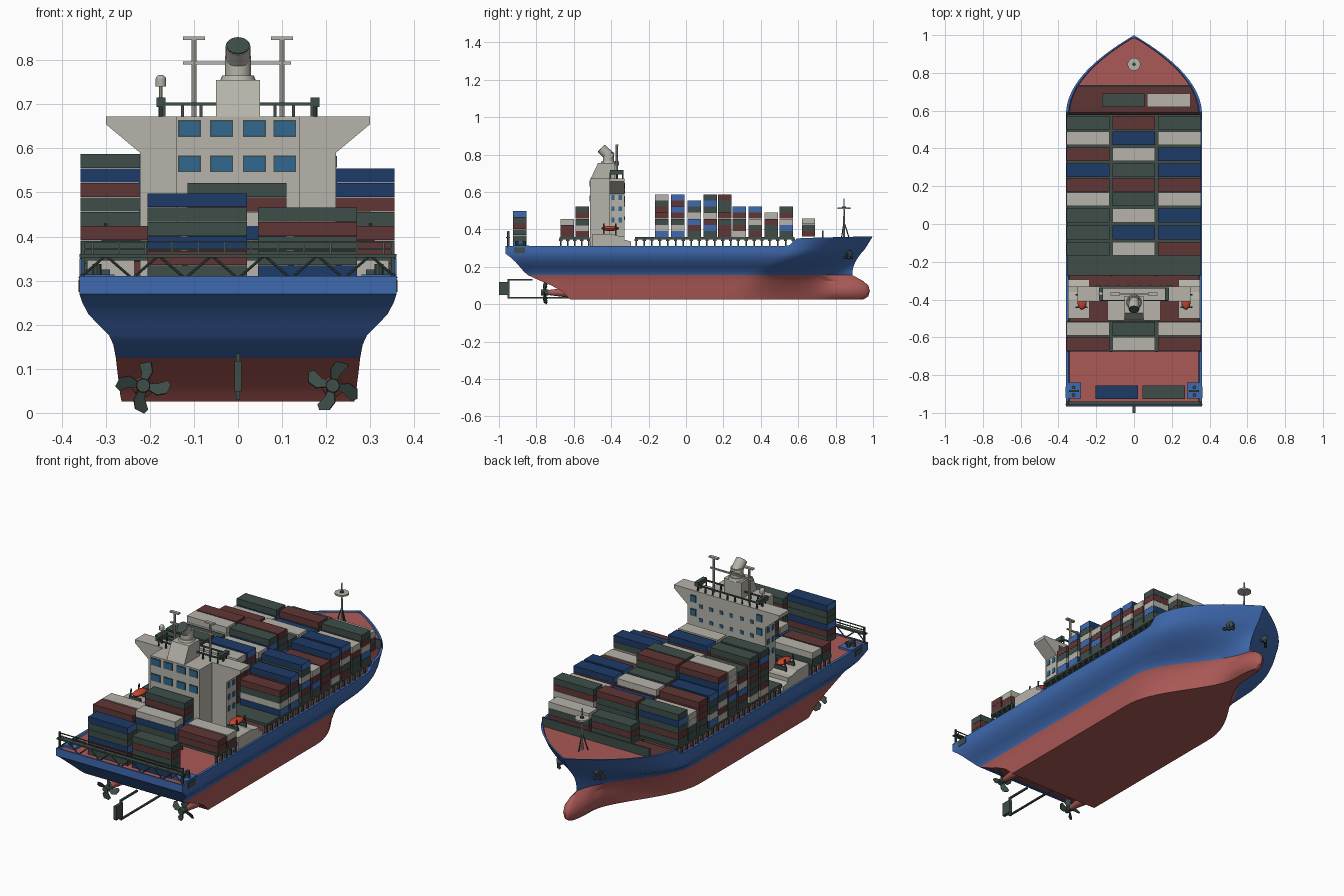
import bpy, bmesh, math, random
from mathutils import Vector, Matrix

random.seed(4)
if "Cube" in bpy.data.objects:
    bpy.data.objects.remove(bpy.data.objects["Cube"])


def material(name, rgb):
    m = bpy.data.materials.new(name)
    m.use_nodes = True
    col = [(c / 255) ** 2.2 for c in rgb] + [1]
    m.diffuse_color = col
    m.node_tree.nodes["Principled BSDF"].inputs["Base Color"].default_value = col
    return m


BLUE = material("hull blue", (65, 105, 174))
RED = material("hull red", (170, 90, 87))
NAVY = material("container navy", (34, 61, 102))
MAROON = material("container maroon", (97, 57, 57))
GREEN = material("dark green", (64, 79, 74))
WHITE = material("off white", (180, 178, 168))
GLASS = material("window blue", (52, 104, 142))
ORANGE = material("lifeboat orange", (200, 70, 50))


class Part:
    """Collects simple solids into one named mesh object."""

    def __init__(self, name, *mats):
        self.name, self.mats, self.bm = name, mats, bmesh.new()

    def paint(self, verts, mat):
        for f in {f for v in verts for f in v.link_faces}:
            f.material_index = self.mats.index(mat or self.mats[0])

    def box(self, x, y, z, mat=None):
        mid = Vector([sum(r) / 2 for r in (x, y, z)])
        size = Matrix.Diagonal([abs(r[1] - r[0]) for r in (x, y, z)] + [1])
        v = bmesh.ops.create_cube(self.bm, size=1, matrix=Matrix.Translation(mid) @ size)["verts"]
        self.paint(v, mat)
        return v

    def rod(self, p, q, r, mat=None, r2=None, seg=8):
        p, q = Vector(p), Vector(q)
        rot = (q - p).to_track_quat('Z', 'Y').to_matrix().to_4x4()
        v = bmesh.ops.create_cone(self.bm, cap_ends=True, segments=seg, radius1=r,
                                  radius2=r if r2 is None else r2, depth=(q - p).length,
                                  matrix=Matrix.Translation((p + q) / 2) @ rot)["verts"]
        self.paint(v, mat)

    def ball(self, c, scale, mat=None):
        m = Matrix.Translation(c) @ Matrix.Diagonal(list(scale) + [1])
        v = bmesh.ops.create_uvsphere(self.bm, u_segments=16, v_segments=8, radius=1, matrix=m)["verts"]
        self.paint(v, mat)

    def prism(self, pts, axis, a, b, mat=None, matrix=Matrix()):
        def place(p, d):
            return matrix @ Vector((d, *p) if axis == 'x' else (p[0], d, p[1]))
        rows = [[self.bm.verts.new(place(p, d)) for p in pts] for d in (a, b)]
        for r in rows:
            self.bm.faces.new(r)
        for i in range(len(pts)):
            j = (i + 1) % len(pts)
            self.bm.faces.new((rows[0][i], rows[0][j], rows[1][j], rows[1][i]))
        self.paint(rows[0] + rows[1], mat)

    def finish(self, smooth=True):
        bmesh.ops.recalc_face_normals(self.bm, faces=self.bm.faces)
        me = bpy.data.meshes.new(self.name)
        self.bm.to_mesh(me)
        self.bm.free()
        for m in self.mats:
            me.materials.append(m)
        ob = bpy.data.objects.new(self.name, me)
        bpy.context.collection.objects.link(ob)
        if smooth:
            bpy.ops.object.select_all(action='DESELECT')
            ob.select_set(True)
            bpy.context.view_layer.objects.active = ob
            bpy.ops.object.shade_smooth_by_angle(angle=math.radians(35))
        return ob


# Hull: waterlines of (height, half width, stern y, bow y, taper start, fullness, bulb radius)
LINES = [(.026, .264, -.62, .95, .26, 0, .025), (.042, .267, -.635, .975, .26, 0, .042),
         (.07, .27, -.665, .983, .27, 0, .05), (.1, .274, -.72, .975, .29, .02, .045),
         (.125, .277, -.78, .945, .31, .05, .032), (.155, .283, -.845, .89, .34, .13, 0),
         (.175, .292, -.868, .89, .38, .25, 0), (.2, .317, -.889, .895, .43, .41, 0),
         (.225, .34, -.911, .905, .48, .59, 0), (.25, .353, -.938, .92, .52, .75, 0),
         (.27, .36, -.965, .935, .54, .85, 0), (.295, .36, -.965, .957, .56, .94, 0),
         (.31, .36, -.965, .999, .58, 1, 0)]


def half_width(line, y):
    z, w, ys, yb, y0, full, bulb = line
    end = .89 if bulb else yb
    t = min(max((y - y0) / (end - y0), 0), 1)
    w *= (1 - full) * (.5 + .5 * math.cos(math.pi * t)) + full * (1 - t * t)
    s = min(max((y - .83) / (yb - .83), 0), 1)
    return (w ** 3 + (bulb * math.sqrt(1 - s * s)) ** 3) ** (1 / 3)


def sheer(y):
    t = min(max((y - .54) / .06, 0), 1)
    return .31 + .043 * t * t * (3 - 2 * t) + .01 * max(0, (y - .6) / .4)


hull = Part("hull", BLUE, RED, MAROON)
STEPS = 48
rows = []
for k in [*range(len(LINES)), "rim", "deck"]:
    line = LINES[-1] if isinstance(k, str) else LINES[k]
    row = []
    for j in range(STEPS + 1):
        s = j / STEPS
        y = line[2] + (line[3] - line[2]) * (1 - (1 - s) ** 1.6)
        w = half_width(line, y)
        z = sheer(y) if line is LINES[-1] else line[0]
        if isinstance(k, str):
            w = max(w - (.018 if k == "deck" else .013), 0)
            y = min(max(y, -.957), .984)
            z -= .006 if k == "deck" else 0
        row.append([hull.bm.verts.new((sx * w, y, z)) for sx in (-1, 1)])
    rows.append(row)


def hull_face(verts, mat):
    hull.bm.faces.new(verts).material_index = mat


for k, (a, b) in enumerate(zip(rows, rows[1:])):
    hull_face((a[0][0], a[0][1], b[0][1], b[0][0]), int(k < 4))
    for j in range(STEPS):
        for s in (0, 1):
            hull_face((a[j][s], a[j + 1][s], b[j + 1][s], b[j][s]), int(k < 5))
for row in (rows[0], rows[-1]):
    for a, b in zip(row, row[1:]):
        cargo = row is rows[-1] and -.6 < (a[0].co.y + b[0].co.y) / 2 < .728
        hull_face((a[0], a[1], b[1], b[0]), 2 if cargo else 1)
bmesh.ops.remove_doubles(hull.bm, verts=hull.bm.verts, dist=.0004)
hull.finish()

# Raised container platforms on open legs, and the breakwater
platform = Part("container_platforms", GREEN)
for y0, y1 in ((-.272, .58), (-.675, -.515)):
    platform.box((-.355, .355), (y0, y1), (.346, .359))
    n = round((y1 - y0) / .043)
    for i in range(n + 1):
        y = y0 + .006 + i * (y1 - y0 - .012) / n
        for x in (-.347, -.121, .121, .347):
            platform.box((x - .006, x + .006), (y - .004, y + .004), (.296, .348))
            platform.box((x - .006, x + .006), (y - .009, y + .009), (.338, .348))
platform.box((-.305, .305), (.726, .736), (.34, .395))
platform.finish(False)

# Container stacks, colours listed from the top, dots are free choice
KIND = {"G": GREEN, "W": WHITE, "R": MAROON, "B": NAVY}
COLUMNS = [(-.357, -.13), (-.115, .11), (.127, .355)]
ROWS = [(.535, "G....", "R....", "G...."), (.455, "W...", "B...", "W..."),
        (.37, "R....", "W....", "B...."), (.285, "B....", "G....", "B...."),
        (.208, "R......", "R......", "R..."), (.13, "W......", "G......", "W..."),
        (.045, "G.....", "W.....", "BG.B.."), (-.045, "G......", "B......", "BRGWB"),
        (-.13, "GBRGGRW", "W......", "RGWB"), (-.555, "WG", "GRGBW", "WR"), (-.635, "RG", "WBG", "RR")]
H = .0327
boxes = Part("containers", GREEN, WHITE, MAROON, NAVY, BLUE)


def stack(x, y, z, kinds):
    for i, kind in enumerate(reversed(kinds)):
        kind = random.choice("GGRBW") if kind == "." else kind
        v = boxes.box(x, (y - .036, y + .036), (z + i * H, z + (i + 1) * H - .001), KIND[kind])
        if kind == "B":  # brighter short ends
            for f in {f for u in v for f in u.link_faces}:
                f.normal_update()
                if abs(f.normal.x) > .5:
                    f.material_index = 4


for y, *columns in ROWS:
    for x, kinds in zip(COLUMNS, columns):
        stack(x, y, .359, kinds)
stack((-.17, .055), .655, .362, "GRG")
stack((.07, .3), .655, .362, "WGR")
stack((-.205, .02), -.89, .303, "BGGBRG")
stack((.045, .27), -.89, .303, "GRGGB")
boxes.finish(False)

# Superstructure with bridge wings, funnel casing and side steps
house = Part("superstructure", WHITE)
wing = [(.222, .3), (.222, .59), (.3, .655), (.3, .672)]
house.prism(wing + [(-x, z) for x, z in reversed(wing)], 'y', -.41, -.33)
house.box((-.14, .14), (-.512, -.41), (.3, .672))
house.prism([(-.51, .67), (-.47, .755), (-.38, .755), (-.38, .67)], 'x', -.05, .05)
for s in (-1, 1):
    house.prism([(-.5, .3), (-.5, .375), (-.4, .375), (-.36, .365), (-.33, .365), (-.33, .345),
                 (-.295, .335), (-.295, .3)], 'x', s * .235, s * .35)
house.finish(False)

windows = Part("windows", GLASS, GREEN)
for x in (-.11, -.037, .037, .106):
    for z in (.565, .645):
        windows.box((x - .026, x + .026), (-.514, -.511), (z - .019, z + .019), GREEN)
        windows.box((x - .023, x + .023), (-.516, -.511), (z - .016, z + .016))
for i in range(6):
    for z in (.46, .53, .6):
        x = (i - 2.5) * .058
        windows.box((x - .009, x + .009), (-.331, -.326), (z - .009, z + .009))
for s in (-1, 1):
    for z in (.56, .63):
        windows.box((s * .17, s * .206), (-.331, -.327), (z - .018, z + .018), GREEN)
        windows.box((s * .173, s * .203), (-.331, -.325), (z - .015, z + .015))
    for y in (-.39, -.352):
        for z in (.45, .51, .57):
            windows.box((s * .22, s * .225), (y - .009, y + .009), (z - .013, z + .013))
windows.finish(False)

# Funnel
funnel = Part("funnel", WHITE, GREEN)
funnel.rod((0, -.415, .75), (0, -.415, .765), .042, r2=.036, seg=24)
funnel.rod((0, -.415, .765), (0, -.415, .81), .03, seg=24)
funnel.rod((0, -.4, .782), (0, -.452, .832), .028, seg=24)
funnel.rod((0, -.448, .828), (0, -.454, .834), .026, GREEN, seg=24)
funnel.finish()

# Bridge roof: masts, yard, railing, radome
masts = Part("bridge_masts", WHITE, GREEN)
for s in (-1, 1):
    masts.rod((s * .1, -.37, .67), (s * .1, -.37, .85), .006)
    masts.box((s * .1 - .025, s * .1 + .025), (-.378, -.362), (.846, .854))
    masts.box((s * .175 - .01, s * .175 + .01), (-.405, -.335), (.694, .716), GREEN)
    masts.rod((s * .175, -.37, .67), (s * .175, -.37, .7), .005, GREEN)
masts.box((-.125, .12), (-.374, -.366), (.79, .797))
for y in (-.405, -.338):
    masts.box((-.18, .18), (y - .003, y + .003), (.697, .704), GREEN)
    for i in range(9):
        x = (i - 4) * .042
        masts.box((x - .003, x + .003), (y - .003, y + .003), (.67, .7), GREEN)
masts.rod((-.175, -.37, .71), (-.175, -.37, .742), .004)
masts.rod((-.175, -.37, .74), (-.175, -.37, .758), .012, seg=12)
masts.ball((-.175, -.37, .757), (.012, .012, .01))
masts.finish()

# Lifeboats on cradles
boats = Part("lifeboats", ORANGE, GREEN)
for s in (-1, 1):
    boats.ball((s * .275, -.405, .405), (.025, .048, .014))
    for y in (-.44, -.375):
        boats.box((s * .245, s * .31), (y - .004, y + .004), (.373, .393), GREEN)
        boats.rod((s * .307, y, .37), (s * .3, y, .43), .004, GREEN)
boats.finish()

# Stern truss rail
rails = Part("stern_railing", GREEN, WHITE)
for s in (-1, 1):
    rails.box((s * .347, s * .355), (-.955, -.945), (.3, .39))
rails.box((-.36, .36), (-.962, -.94), (.353, .36))
for z in (.372, .387):
    rails.box((-.35, .35), (-.956, -.952), (z - .002, z + .002))
for i in range(12):
    x, d = (i - 5.5) * .06, .03 * (-1) ** i
    rails.rod((x - d, -.955, .305), (x + d, -.955, .357), .003)
    rails.rod((x, -.954, .357), (x, -.954, .388), .002, WHITE)
rails.finish(False)

# Mooring stations at the stern corners
mooring = Part("mooring_stations", BLUE, GREEN)
for s in (-1, 1):
    mooring.box((s * .28, s * .355), (-.925, -.84), (.295, .314))
    for y in (-.905, -.865):
        mooring.rod((s * .32, y, .31), (s * .32, y, .338), .01, GREEN)
    mooring.box((s * .29, s * .345), (-.89, -.88), (.314, .325), GREEN)
    mooring.box((s * .355, s * .362), (-.92, -.86), (.274, .303), GREEN)
mooring.finish(False)

# Foremast with lookout disc
foremast = Part("foremast", WHITE, GREEN)
foremast.rod((0, .845, .34), (0, .845, .565), .006, r2=.003)
foremast.rod((0, .845, .508), (0, .845, .516), .034, seg=24)
foremast.rod((0, .845, .514), (0, .845, .522), .01, GREEN, seg=12)
for i in range(3):
    a = math.tau * i / 3 + math.pi / 2
    foremast.rod((.03 * math.cos(a), .845 + .03 * math.sin(a), .345), (0, .845, .44), .003, GREEN)
foremast.finish()

# Anchors on the bow flare
anchors = Part("anchors", GREEN)
for s in (-1, 1):
    w = s * half_width(LINES[10], .865)
    anchors.rod((w - s * .02, .855, .28), (w + s * .016, .875, .27), .018, seg=12)
    anchors.rod((w + s * .016, .87, .285), (w + s * .016, .87, .235), .005)
    anchors.rod((w - s * .006, .89, .248), (w + s * .034, .845, .248), .007)
anchors.finish()

# Propellers and shafts
props = Part("propellers", GREEN, RED)
BLADE = [(-.006, .008), (-.016, .035), (-.006, .056), (.018, .061), (.026, .05), (.012, .03), (.007, .008)]
for s in (-1, 1):
    hub = Vector((s * .215, -.755, .062))
    props.rod(hub + Vector((0, -.02, 0)), hub + Vector((0, .02, 0)), .015, r2=.017, seg=16)
    props.rod(hub + Vector((0, .015, 0)), hub + Vector((0, .17, 0)), .013, RED, r2=.032, seg=16)
    for i in range(4):
        m = (Matrix.Translation(hub) @ Matrix.Rotation(math.tau * (i + .15) / 4, 4, 'Y')
             @ Matrix.Rotation(s * .5, 4, 'Z'))
        props.prism([(s * x, z) for x, z in BLADE], 'y', -.002, .002, matrix=m)
props.finish()

# Rudder and its support frame
rudder = Part("rudder", GREEN)
rudder.box((-.008, .008), (-1, -.945), (.048, .118))
for y, z in (((-.955, -.945), (.03, .135)), ((-.955, -.82), (.127, .135)), ((-.955, -.62), (.031, .038))):
    rudder.box((-.005, .005), y, z)
rudder.finish(False)
